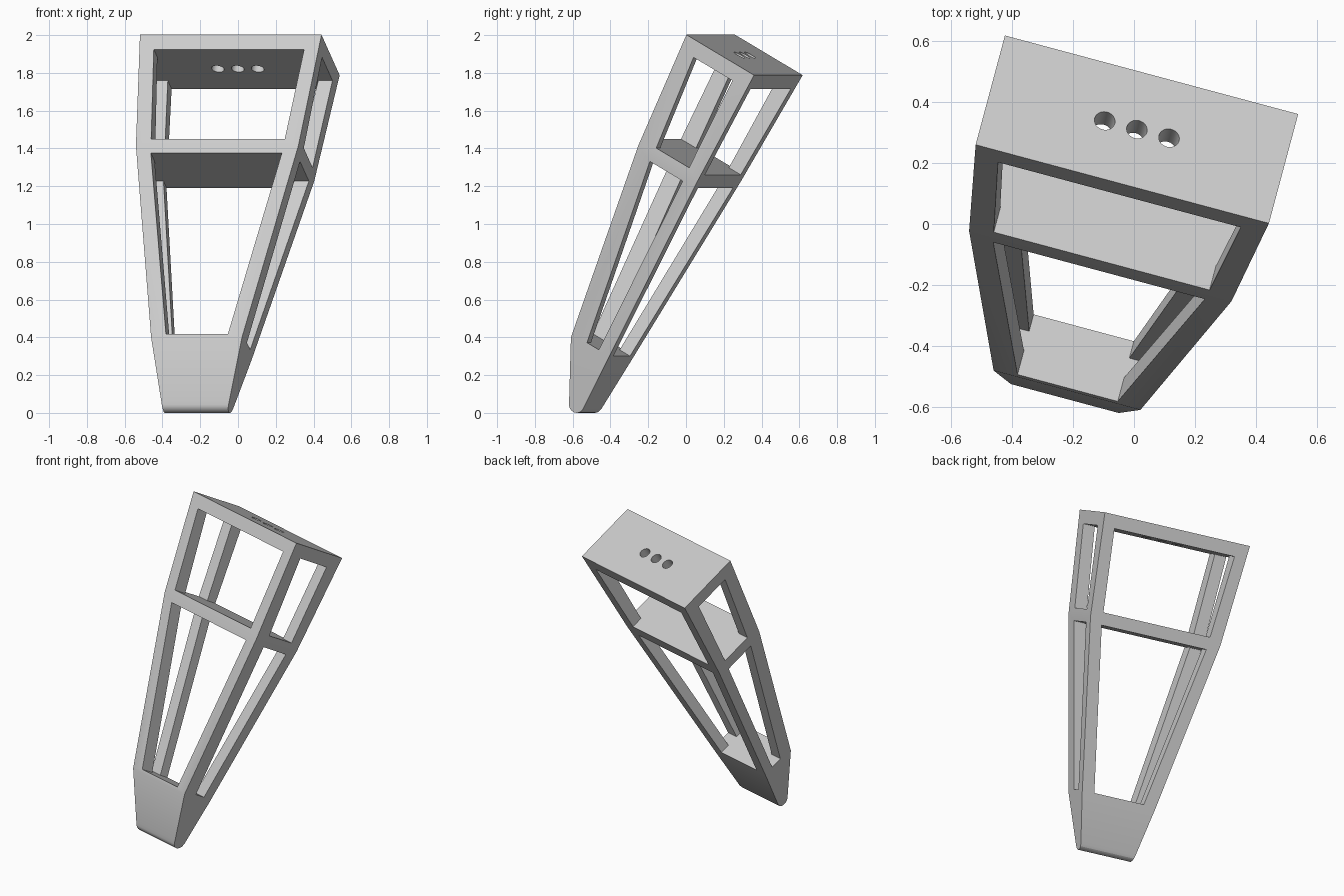
import bpy, bmesh
from math import radians, sin, cos
from mathutils import Matrix, Vector

cube = bpy.data.objects.get("Cube")
if cube:
    bpy.data.objects.remove(cube, do_unlink=True)

# The housing is modelled upright, then turned and leaned back
PLACE = Matrix.Rotation(radians(-15), 4, 'Z') @ Matrix.Rotation(radians(-30), 4, 'X')
MID = -0.071          # centre line across the width
BACK = -0.472         # flat back plane

grey = bpy.data.materials.new("plain_grey")
grey.use_nodes = True
COLOUR = (0.6, 0.6, 0.6, 1)
grey.diffuse_color = COLOUR
grey.node_tree.nodes["Principled BSDF"].inputs["Base Color"].default_value = COLOUR


def loft(name, rings):
    """Skin a stack of equal-sided rings and cap both ends."""
    bm = bmesh.new()
    loops = [[bm.verts.new(Vector(p)) for p in ring] for ring in rings]
    for a, b in zip(loops, loops[1:]):
        n = len(a)
        for i in range(n):
            j = (i + 1) % n
            bm.faces.new((a[i], a[j], b[j], b[i]))
    bm.faces.new(loops[0])
    bm.faces.new(loops[-1])
    bmesh.ops.recalc_face_normals(bm, faces=bm.faces)
    mesh = bpy.data.meshes.new(name)
    bm.to_mesh(mesh)
    bm.free()
    mesh.materials.append(grey)
    obj = bpy.data.objects.new(name, mesh)
    bpy.context.scene.collection.objects.link(obj)
    return obj


def section(half, front, back, h):
    return [(MID - half, front, h), (MID + half, front, h),
            (MID + half, back, h), (MID - half, back, h)]


# Tapered outer body: top, waist, foot bend, then a rounded toe
rings = [section(0.4975, -0.90, BACK, 1.792),
         section(0.445, -0.847, BACK, 1.143),
         section(0.249, -0.705, BACK, 0.055)]
TOE_V, TOE_H, TOE_R = -0.514, -0.248, 0.042
for deg in (27, 40, 53, 66, 78, 87):
    a = radians(deg)
    h = TOE_H - TOE_R * sin(a)
    reach = TOE_R * cos(a)
    half = 0.249 - (0.055 - h) * 0.205
    if deg == 27:
        rings.append(section(half + 0.004, -0.5605, BACK, TOE_H))
    rings.append(section(half, TOE_V - reach, TOE_V + reach, h))
body = loft("tapered_frame", rings)

cutters = []

# Front-to-back windows: (top height, half width, bottom height, half width)
for top, top_half, low, low_half in ((1.707, 0.412, 1.183, 0.366),
                                     (1.103, 0.359, 0.075, 0.170)):
    cutters.append(loft("front_window_cutter", [
        section(top_half, -1.5, 0.5, top), section(low_half, -1.5, 0.5, low)]))

# Side-to-side windows: (height, front edge, back edge) at top and bottom
for ends in (((1.707, -0.808, -0.562), (1.183, -0.755, -0.547)),
             ((1.103, -0.752, -0.544), (0.075, -0.614, -0.538))):
    cutters.append(loft("side_window_cutter",
                        [section(1.5, f, b, h) for h, f, b in ends]))

# Three round holes through the top plate
for k in (-1, 0, 1):
    circle = [(MID + 0.109 * k + 0.034 * cos(radians(t)),
               -0.686 + 0.034 * sin(radians(t))) for t in range(0, 360, 10)]
    cutters.append(loft("hole_cutter", [[(x, y, h) for x, y in circle]
                                        for h in (1.65, 1.85)]))

for c in cutters:
    c.hide_render = True
    mod = body.modifiers.new("cut", 'BOOLEAN')
    mod.operation = 'DIFFERENCE'
    mod.solver = 'EXACT'
    mod.object = c

# Bake the cuts and remove the cutters
bpy.context.view_layer.update()
graph = bpy.context.evaluated_depsgraph_get()
baked = bpy.data.meshes.new_from_object(body.evaluated_get(graph))
body.modifiers.clear()
body.data = baked
for c in cutters:
    bpy.data.objects.remove(c, do_unlink=True)

baked.transform(PLACE)
bpy.ops.object.select_all(action='DESELECT')
body.select_set(True)
bpy.context.view_layer.objects.active = body
bpy.ops.object.shade_smooth_by_angle(angle=radians(20))
